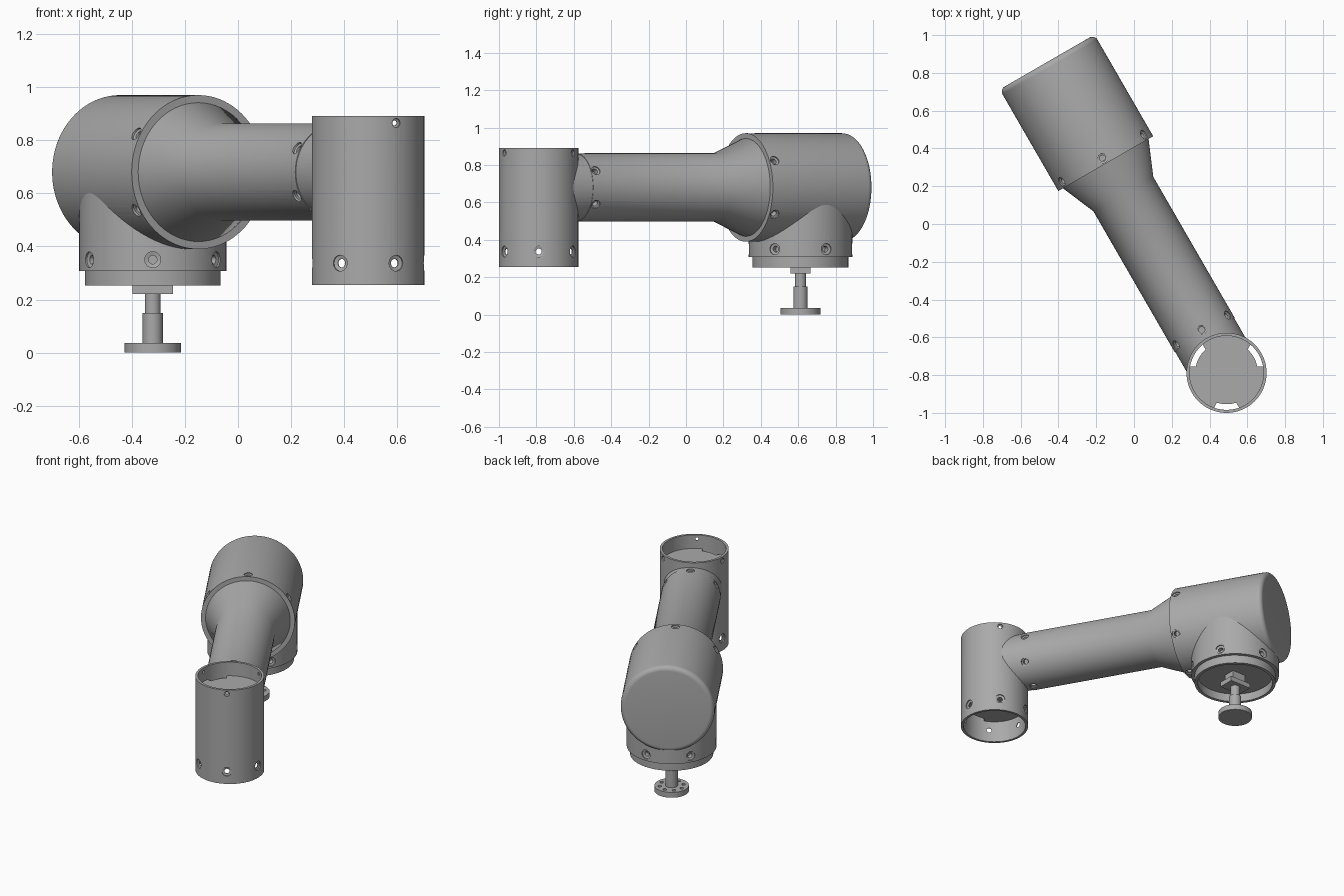
import bpy, bmesh
from math import pi, radians, cos, sin
from mathutils import Matrix

if "Cube" in bpy.data.objects:
    bpy.data.objects.remove(bpy.data.objects["Cube"])

metal = bpy.data.materials.new("brushed grey")
metal.use_nodes = True
GREY = (0.4, 0.4, 0.4, 1)
metal.diffuse_color = GREY
metal.node_tree.nodes["Principled BSDF"].inputs["Base Color"].default_value = GREY

T = Matrix.Translation


def R(deg, axis):
    return Matrix.Rotation(radians(deg), 4, axis)


# Frames: elbow and base stand upright, the arm's local z runs along the arm
ELBOW = T((0.49, -0.788, 0))
BASE = T((-0.321, 0.612, 0))
ARM = T((0.49, -0.788, 0.68)) @ R(120, 'Z') @ R(90, 'Y')


def spin(bm, profile, frame, seg, closed):
    """Revolve (radius, height) points about the frame's z axis."""
    verts = [bm.verts.new((r, 0, h)) for r, h in profile]
    pairs = list(zip(verts, verts[1:]))
    if closed:
        pairs.append((verts[-1], verts[0]))
    edges = [bm.edges.new(p) for p in pairs]
    out = bmesh.ops.spin(bm, geom=verts + edges, cent=(0, 0, 0), axis=(0, 0, 1),
                         angle=2 * pi, steps=seg, use_merge=False)
    bmesh.ops.remove_doubles(bm, verts=bm.verts[:], dist=1e-5)
    bmesh.ops.transform(bm, matrix=frame, verts=bm.verts[:])


def finish(name, bm):
    bmesh.ops.recalc_face_normals(bm, faces=bm.faces[:])
    mesh = bpy.data.meshes.new(name)
    bm.to_mesh(mesh)
    bm.free()
    mesh.materials.append(metal)
    ob = bpy.data.objects.new(name, mesh)
    bpy.context.collection.objects.link(ob)
    return ob


def lathe(name, profile, frame, seg=64, closed=False):
    bm = bmesh.new()
    spin(bm, profile, frame, seg, closed)
    return finish(name, bm)


def prism(name, outline, z0, z1, frame):
    bm = bmesh.new()
    face = bm.faces.new([bm.verts.new((x, y, z0)) for x, y in outline])
    ext = bmesh.ops.extrude_face_region(bm, geom=[face])["geom"]
    top = [v for v in ext if isinstance(v, bmesh.types.BMVert)]
    bmesh.ops.translate(bm, verts=top, vec=(0, 0, z1 - z0))
    bmesh.ops.transform(bm, matrix=frame, verts=bm.verts[:])
    return finish(name, bm)


def cut(ob, cutter):
    """Subtract the cutter for good, then drop it."""
    cutter.hide_render = True
    mod = ob.modifiers.new("cut", 'BOOLEAN')
    mod.operation, mod.solver, mod.object = 'DIFFERENCE', 'EXACT', cutter
    bpy.context.view_layer.objects.active = ob
    bpy.ops.object.modifier_apply(modifier=mod.name)
    bpy.data.objects.remove(cutter)


def drill(ob, frame, radius, height, angles, wide=0.03, narrow=0.016, depth=0.04):
    """Cut counterbored screw holes around a cylinder."""
    profile = [(0, -depth), (narrow, -depth), (narrow, -0.012),
               (wide, -0.008), (wide, 0.03), (0, 0.03)]
    bm = bmesh.new()
    for a in angles:
        one = bmesh.new()
        spin(one, profile, frame @ R(a, 'Z') @ T((radius, 0, height)) @ R(90, 'Y'), 20, False)
        bmesh.ops.recalc_face_normals(one, faces=one.faces[:])
        tmp = bpy.data.meshes.new("tmp")
        one.to_mesh(tmp)
        one.free()
        bm.from_mesh(tmp)
        bpy.data.meshes.remove(tmp)
    cut(ob, finish("hole_cutter", bm))


SIX = range(0, 360, 60)
parts = []

# Elbow: open upright tube with screw holes at both ends
elbow = lathe("elbow_tube", [(0.212, 0.255), (0.212, 0.892), (0.196, 0.892), (0.196, 0.255)],
              ELBOW, closed=True)
drill(elbow, ELBOW, 0.212, 0.337, SIX)
drill(elbow, ELBOW, 0.212, 0.865, (60, 180, 300), wide=0.017, narrow=0.01)

# Elbow core: a plug whose outline dips in at three arc slots
outline = []
for i in range(180):
    a = 2 * i
    slot = min(abs(a - s) for s in (30, 150, 270)) < 20
    r = 0.166 if slot else 0.2
    outline.append((r * cos(radians(a)), r * sin(radians(a))))
core = prism("elbow_core", outline, 0.40, 0.80, ELBOW)

# Stub joining the elbow to the arm, trimmed to the elbow's wall
stub = lathe("elbow_stub", [(0, 0.09), (0.18, 0.09), (0.18, 0.24), (0, 0.24)], ARM)
cut(stub, lathe("stub_cutter", [(0, 0), (0.204, 0), (0.204, 1.2), (0, 1.2)], ELBOW))

# Arm tube flaring into the shoulder
arm = lathe("arm_tube", [(0, 0.232), (0.183, 0.232), (0.183, 1.093),
                         (0.262, 1.28), (0.262, 1.3), (0, 1.3)], ARM)
drill(arm, ARM, 0.183, 0.262, SIX, wide=0.025)

# Shoulder housing with a rounded back end
END, ROUND = 1.9, 0.03
fillet = [(0.29 - ROUND + ROUND * cos(t * pi / 12), END - ROUND + ROUND * sin(t * pi / 12))
          for t in range(7)]
housing = lathe("shoulder_housing", [(0, 1.279), (0.29, 1.279)] + fillet + [(0, END)], ARM, 80)
drill(housing, ARM, 0.29, 1.312, SIX, wide=0.026)

# Base socket and the hollow ring beneath it
socket = lathe("base_socket", [(0, 0.308), (0.277, 0.308), (0.277, 0.66), (0, 0.66)], BASE)
drill(socket, BASE, 0.277, 0.35, range(30, 390, 60))
ring = lathe("base_ring", [(0.256, 0.253), (0.256, 0.31), (0.236, 0.31), (0.236, 0.253)],
             BASE, closed=True)

# Bracket and stepped spindle
def box(w, d):
    return [(-w, -d), (w, -d), (w, d), (-w, d)]


prism("spindle_bracket", box(0.077, 0.053), 0.22, 0.253, BASE)
prism("bracket_post", box(0.05, 0.04), 0.25, 0.312, BASE)
lathe("spindle", [(0, 0.03), (0.038, 0.03), (0.038, 0.15), (0.03, 0.15),
                  (0.03, 0.225), (0, 0.225)], BASE, 24)

# Foot flange with a circle of shallow bolt recesses
foot = lathe("foot_flange", [(0, 0), (0.106, 0), (0.106, 0.036), (0, 0.036)], BASE, 48)
bolts = bmesh.new()
for k in range(8):
    bmesh.ops.create_cone(bolts, cap_ends=True, segments=14, radius1=0.012, radius2=0.012,
                          depth=0.03, matrix=BASE @ R(45 * k, 'Z') @ T((0.075, 0, 0.036)))
cut(foot, finish("bolt_cutter", bolts))

# Smooth the round walls, keep the rims crisp
for ob in bpy.context.collection.objects:
    ob.select_set(ob.type == 'MESH' and metal.name in ob.data.materials)
bpy.ops.object.shade_smooth_by_angle(angle=radians(30))
